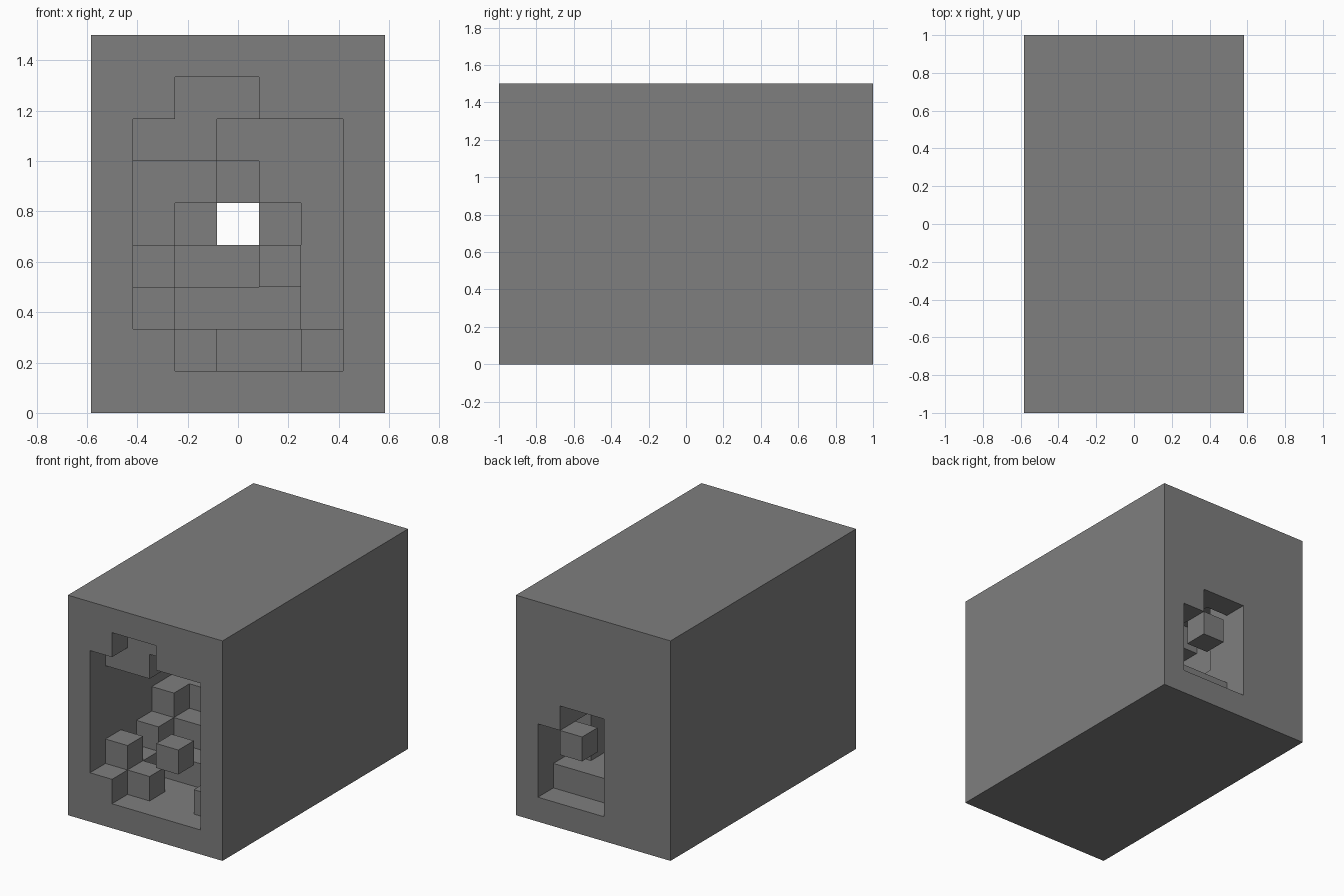
import bpy
import bmesh
from itertools import product
from mathutils import Vector

cube = bpy.data.objects.get("Cube")
if cube:
    bpy.data.objects.remove(cube, do_unlink=True)

# Block grid: width, depth and height in cells
WIDTH, DEPTH, HEIGHT = 7, 12, 9
CELL = 2 / DEPTH


def cells(low, high):
    """All cells in a box, from the low corner up to the high corner."""
    return set(product(*(range(a, b) for a, b in zip(low, high))))


solid = cells((0, 0, 0), (WIDTH, DEPTH, HEIGHT))


def carve(low, high):
    solid.difference_update(cells(low, high))


def fill(low, high):
    solid.update(cells(low, high))


def nub(x, y, z):
    solid.add((x, y, z))


# Front mouth
carve((1, 0, 2), (6, 1, 7))
carve((2, 0, 1), (6, 1, 2))
carve((2, 0, 7), (4, 1, 8))

# Front chamber: left side, right side and lower pit
carve((1, 1, 2), (3, 6, 6))
carve((3, 1, 2), (6, 6, 7))
carve((2, 1, 1), (5, 3, 2))

# Stairs rising towards the middle of the chamber
fill((1, 4, 2), (5, 6, 3))
fill((1, 5, 3), (5, 6, 4))

# Back mouth and back chamber
carve((3, 11, 1), (6, 12, 4))
carve((3, 11, 4), (5, 12, 5))
carve((3, 10, 2), (6, 11, 4))
carve((3, 8, 2), (5, 11, 5))

# Inner passages and the straight tunnel joining both chambers
carve((3, 6, 5), (4, 11, 6))
carve((2, 8, 3), (3, 10, 6))
carve((2, 6, 4), (3, 8, 5))
carve((4, 6, 4), (5, 7, 5))
carve((3, 0, 4), (4, DEPTH, 5))

# Single cubes standing in the openings
nub(1, 1, 2)
nub(2, 1, 1)
nub(1, 3, 2)
nub(1, 4, 3)
nub(4, 0, 3)
nub(4, 11, 3)

# Skin: one square wherever a solid cell meets an empty one
bm = bmesh.new()
origin = Vector((WIDTH / 2, DEPTH / 2, 0))
for cell in sorted(solid):
    for axis, side in product(range(3), (-1, 1)):
        neighbour = list(cell)
        neighbour[axis] += side
        if tuple(neighbour) in solid:
            continue
        normal, across = Vector(), Vector()
        normal[axis] = side / 2
        across[(axis + 1) % 3] = 1 / 2
        up = normal.cross(across) * 2
        centre = Vector(cell) + Vector((1, 1, 1)) / 2 + normal - origin
        ring = (-across - up, across - up, across + up, up - across)
        bm.faces.new([bm.verts.new((centre + c) * CELL) for c in ring])
bmesh.ops.remove_doubles(bm, verts=bm.verts, dist=CELL / 100)

mesh = bpy.data.meshes.new("hollow_block")
bm.to_mesh(mesh)
bm.free()
block = bpy.data.objects.new("hollow_block", mesh)
bpy.context.scene.collection.objects.link(block)

# Plain grey
grey = bpy.data.materials.new("plain_grey")
grey.use_nodes = True
colour = (0.21, 0.21, 0.21, 1)
grey.diffuse_color = colour
grey.node_tree.nodes["Principled BSDF"].inputs["Base Color"].default_value = colour
mesh.materials.append(grey)
